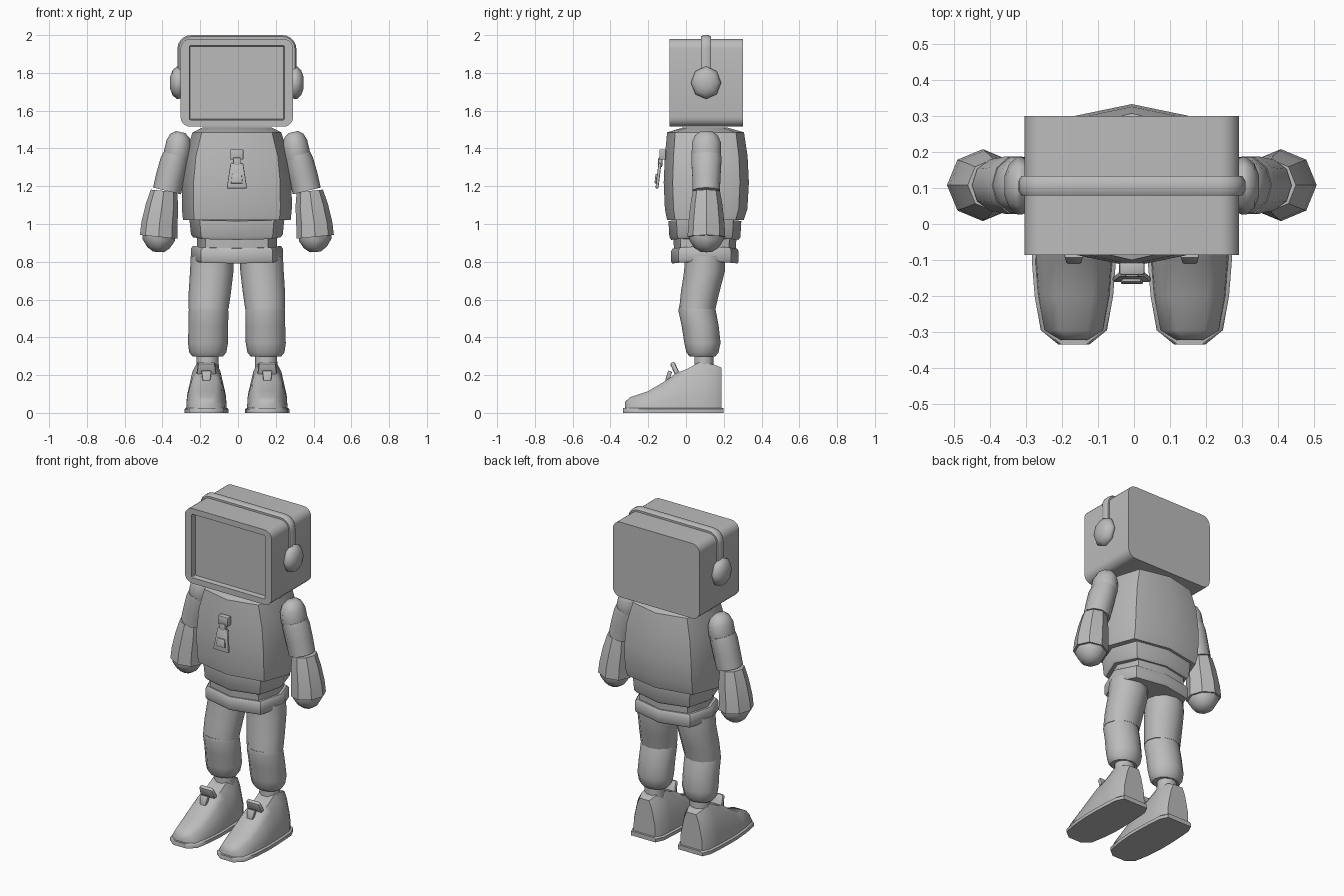
import bpy, bmesh
from math import sin, cos, pi, copysign
from mathutils import Vector, Matrix

if bpy.data.objects.get("Cube"):
    bpy.data.objects.remove(bpy.data.objects["Cube"])

CX = -0.006   # body centre line
ARM_Y = 0.108
grey = bpy.data.materials.new("plain grey")
grey.use_nodes = True
grey.diffuse_color = (0.5, 0.5, 0.5, 1)
grey.node_tree.nodes["Principled BSDF"].inputs["Base Color"].default_value = (0.5, 0.5, 0.5, 1)


def finish(name, bm, angle=42):
    bmesh.ops.recalc_face_normals(bm, faces=bm.faces)
    mesh = bpy.data.meshes.new(name)
    bm.to_mesh(mesh)
    bm.free()
    mesh.materials.append(grey)
    obj = bpy.data.objects.new(name, mesh)
    bpy.context.collection.objects.link(obj)
    bpy.ops.object.select_all(action='DESELECT')
    obj.select_set(True)
    bpy.context.view_layer.objects.active = obj
    bpy.ops.object.shade_smooth_by_angle(angle=angle * pi / 180)
    return obj


def loft(name, rings, angle=42):
    """Skin a list of point rings and cap both ends."""
    bm = bmesh.new()
    rows = [[bm.verts.new(p) for p in ring] for ring in rings]
    n = len(rows[0])
    for a, b in zip(rows, rows[1:]):
        for i in range(n):
            bm.faces.new((a[i], a[(i + 1) % n], b[(i + 1) % n], b[i]))
    bm.faces.new(rows[0])
    bm.faces.new(rows[-1])
    return finish(name, bm, angle)


def ring(x, y, z, rx, ry, n=8, power=1.0, tilt=0.0, drop=0.0):
    """Rounded ring about z, tilted in the xz plane; drop lowers its front and back."""
    turn = Matrix.Rotation(tilt, 3, 'Y')
    pts = []
    for i in range(n):
        c, s = cos(2 * pi * i / n), sin(2 * pi * i / n)
        p = Vector((rx * copysign(abs(c) ** power, c), ry * copysign(abs(s) ** power, s), -drop * abs(s)))
        pts.append(turn @ p + Vector((x, y, z)))
    return pts


def box(name, x, y, z, sx, sy, sz, tilt=0, taper=1.0, bevel=0.006):
    bm = bmesh.new()
    bmesh.ops.create_cube(bm, size=1)
    for v in bm.verts:
        if v.co.z > 0:
            v.co.x *= taper
    bmesh.ops.scale(bm, vec=(sx, sy, sz), verts=bm.verts)
    bmesh.ops.bevel(bm, geom=bm.edges, offset=bevel, segments=2, affect='EDGES', profile=0.5)
    bmesh.ops.rotate(bm, matrix=Matrix.Rotation(tilt, 3, 'X'), verts=bm.verts)
    bmesh.ops.translate(bm, vec=(x, y, z), verts=bm.verts)
    return finish(name, bm)


# Head: box with rounded long edges and a sunken screen
bm = bmesh.new()
bmesh.ops.create_cube(bm, size=1)
bmesh.ops.scale(bm, vec=(0.596, 0.387, 0.465), verts=bm.verts)
long_edges = [e for e in bm.edges if abs(e.verts[0].co.y - e.verts[1].co.y) > 0.1]
bmesh.ops.bevel(bm, geom=long_edges, offset=0.052, segments=5, affect='EDGES', profile=0.5)
bm.faces.ensure_lookup_table()
screen = min(bm.faces, key=lambda f: f.calc_center_median().y)
bmesh.ops.inset_region(bm, faces=[screen], thickness=0.047)
for v in screen.verts:
    v.co.z *= 1.06
bmesh.ops.inset_region(bm, faces=[screen], thickness=0.004)
for v in screen.verts:
    v.co.y += 0.03
bmesh.ops.translate(bm, vec=(CX, 0.107, 1.7475), verts=bm.verts)
finish("head", bm)

# Headband: flat strap over the top of the head
HALF, TOP, R = 0.294, 1.979, 0.052
path = [(-HALF, 1.75, -1, 0)]
for mid, start in ((-HALF + R, pi), (HALF - R, pi / 2)):
    for k in range(6):
        a = start - k * pi / 10
        path.append((mid + R * cos(a), TOP - R + R * sin(a), cos(a), sin(a)))
path.append((HALF, 1.75, 1, 0))
strap = [(-0.003, -0.027), (0.013, -0.027), (0.021, -0.014), (0.021, 0.014), (0.013, 0.027), (-0.003, 0.027)]
loft("headband", [[(CX + x + nx * o, 0.106 + w, z + nz * o) for o, w in strap] for x, z, nx, nz in path])

# Torso
torso = [(1.02, 0.285, -0.1, 0.305), (1.08, 0.291, -0.112, 0.325), (1.22, 0.29, -0.118, 0.333),
         (1.36, 0.274, -0.112, 0.326), (1.485, 0.235, -0.1, 0.307), (1.51, 0.185, -0.02, 0.22)]
loft("torso", [ring(CX, (a + b) / 2, z, rx, (b - a) / 2, 8, 0.68) for z, rx, a, b in torso])

# Waist, hem and hip rings, dipping at the middle
for name, levels in {
    "jacket_hem": [(0.93, 0.232, 0.178), (0.945, 0.243, 0.188), (1.03, 0.252, 0.193)],
    "waist": [(0.86, 0.212, 0.162), (0.95, 0.212, 0.168)],
    "hip_belt": [(0.805, 0.236, 0.172), (0.815, 0.243, 0.179), (0.87, 0.243, 0.179), (0.885, 0.232, 0.17)],
}.items():
    loft(name, [ring(CX, 0.1, z, rx, ry, 8, 0.72, 0, 0.014) for z, rx, ry in levels])

# Chest zip: slider, bridge and hanging pull
box("zip_slider", CX, -0.124, 1.368, 0.07, 0.035, 0.055)
box("zip_bridge", CX, -0.136, 1.327, 0.04, 0.022, 0.05)
box("zip_pull", CX, -0.146, 1.255, 0.108, 0.016, 0.135, -0.12, 0.62)
box("zip_pull_grip", CX, -0.158, 1.24, 0.062, 0.012, 0.05, -0.12, 0.8, 0.003)

SHOE = [  # y, half width at sole, half width at top, height
    (-0.322, 0.04, 0.03, 0.06), (-0.295, 0.083, 0.06, 0.083), (-0.2, 0.1, 0.077, 0.115),
    (-0.1, 0.108, 0.08, 0.175), (-0.05, 0.108, 0.078, 0.212), (0.0, 0.107, 0.075, 0.23),
    (0.07, 0.104, 0.074, 0.268), (0.15, 0.098, 0.07, 0.255), (0.187, 0.075, 0.05, 0.24)]

for s, side in ((1, "left"), (-1, "right")):
    def limb(name, levels, n, tilt=0):
        loft(side + "_" + name, [ring(CX + s * x, y, z, rx, ry, n, 1, -s * tilt) for x, y, z, rx, ry in levels])

    # Earpiece
    loft(side + "_earpiece", [[(CX + s * x, 0.106 + r * cos(k * pi / 4), 1.748 + 1.08 * r * sin(k * pi / 4))
                               for k in range(8)]
                              for x, r in ((0.285, 0.07), (0.306, 0.08), (0.318, 0.08), (0.34, 0.062), (0.353, 0.03))])

    # Arm: shoulder cap, sleeve and mitten
    limb("shoulder", [(0.298, ARM_Y, 1.487, 0.025, 0.035), (0.301, ARM_Y, 1.467, 0.052, 0.062),
                      (0.306, ARM_Y, 1.43, 0.068, 0.08), (0.316, ARM_Y, 1.37, 0.072, 0.082),
                      (0.325, ARM_Y, 1.32, 0.065, 0.072)], 10, 0.22)
    limb("sleeve", [(0.322, ARM_Y, 1.365, 0.068, 0.082), (0.33, ARM_Y, 1.335, 0.075, 0.084),
                    (0.352, ARM_Y, 1.25, 0.077, 0.078), (0.37, ARM_Y, 1.175, 0.076, 0.076)], 10, 0.24)
    limb("mitten_cuff", [(0.386, ARM_Y, 1.175, 0.07, 0.072), (0.396, ARM_Y, 1.1, 0.086, 0.085),
                         (0.41, ARM_Y, 1.0, 0.096, 0.096), (0.414, ARM_Y, 0.932, 0.1, 0.1)], 8, 0.1)
    limb("mitten_tip", [(0.414, ARM_Y, 0.96, 0.088, 0.092), (0.414, ARM_Y, 0.915, 0.086, 0.09),
                        (0.415, ARM_Y, 0.875, 0.06, 0.066), (0.415, ARM_Y, 0.852, 0.028, 0.03)], 8, 0.06)

    # Leg: thigh, shin and ankle
    limb("thigh", [(0.13, 0.1, 0.83, 0.114, 0.106), (0.133, 0.098, 0.75, 0.115, 0.108),
                   (0.143, 0.075, 0.64, 0.112, 0.102), (0.15, 0.06, 0.55, 0.106, 0.096)], 12)
    limb("shin", [(0.15, 0.057, 0.562, 0.1, 0.094), (0.15, 0.059, 0.54, 0.105, 0.099),
                  (0.151, 0.075, 0.46, 0.105, 0.098), (0.153, 0.087, 0.37, 0.106, 0.096),
                  (0.154, 0.087, 0.32, 0.098, 0.085), (0.154, 0.087, 0.298, 0.08, 0.068)], 12)
    limb("ankle", [(0.155, 0.095, 0.22, 0.06, 0.055), (0.155, 0.095, 0.305, 0.058, 0.052)], 10)

    # Shoe body, lofted from toe to heel
    def across(y, pairs):
        x0 = CX + s * 0.161
        return [(x0 - w, y, z) for w, z in pairs] + [(x0 + w, y, z) for w, z in reversed(pairs)]
    loft(side + "_shoe", [across(y, [(w, 0.015), (w * 0.96, h * 0.4), (t, h * 0.82), (t * 0.65, h)])
                          for y, w, t, h in SHOE], 48)
    loft(side + "_sole", [across(y, [(w + 0.009, 0), (w + 0.009, 0.02), (w, 0.027)])
                          for y, w in [(-0.334, 0.035)] + [r[:2] for r in SHOE[1:-1]] + [(0.199, 0.075)]])

    # Shoe tongue and small tag
    x = CX + s * 0.161
    box(side + "_shoe_tongue", x, -0.056, 0.228, 0.11, 0.026, 0.085, 0.42, 0.8, 0.01)
    box(side + "_shoe_tag", x, -0.092, 0.195, 0.04, 0.022, 0.055, -0.3, 1.3, 0.004)
